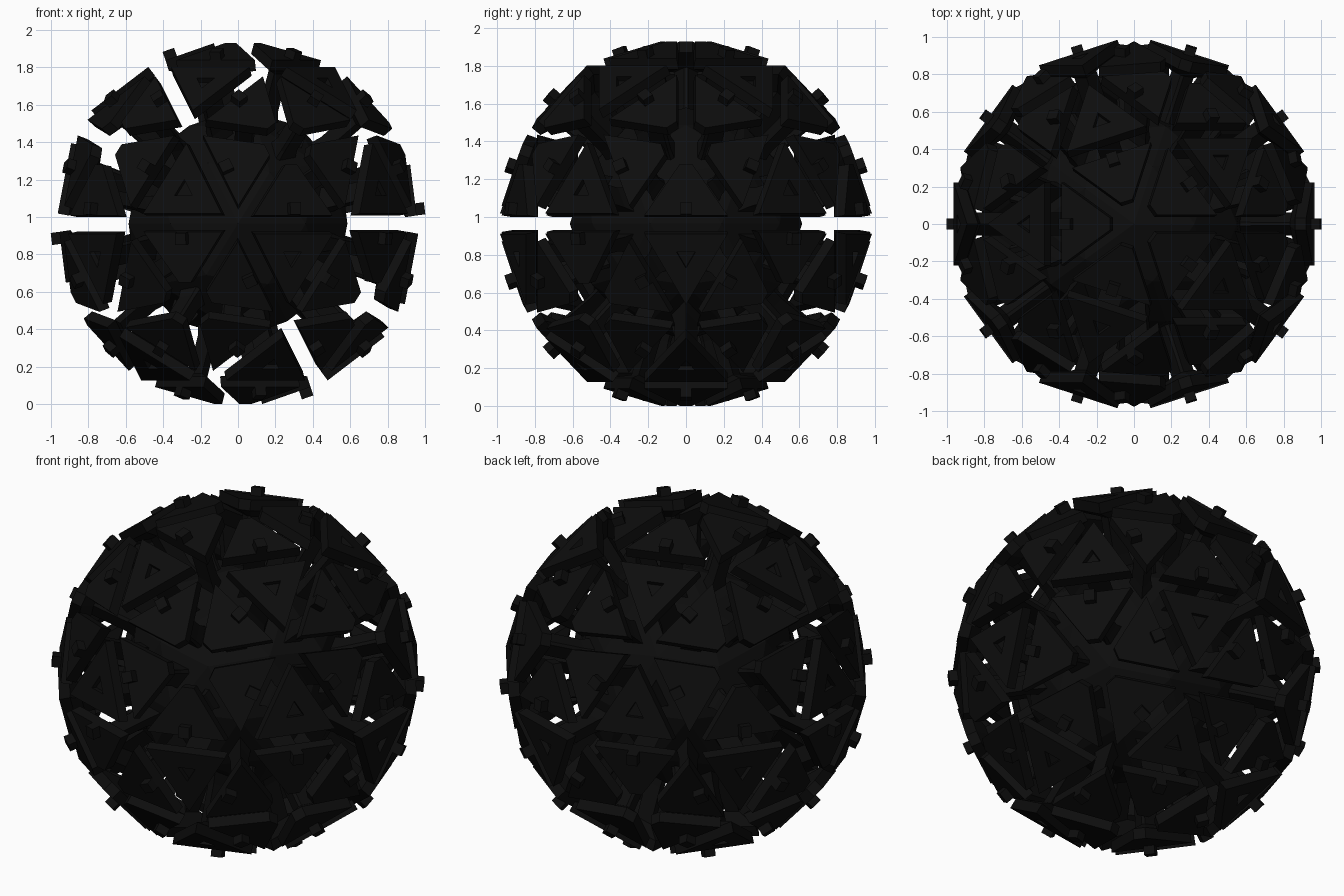
import bpy, bmesh
from mathutils import Vector

if "Cube" in bpy.data.objects:
    bpy.data.objects.remove(bpy.data.objects["Cube"])

CENTRE = Vector((0, 0, 0.965))
black = bpy.data.materials.new("black")
black.diffuse_color = (0.004, 0.004, 0.004, 1)
black.use_nodes = True
black.node_tree.nodes["Principled BSDF"].inputs["Base Color"].default_value = black.diffuse_color


def finish(name, bm):
    bmesh.ops.recalc_face_normals(bm, faces=bm.faces)
    me = bpy.data.meshes.new(name)
    bm.to_mesh(me)
    bm.free()
    me.materials.append(black)
    ob = bpy.data.objects.new(name, me)
    ob.location = CENTRE
    bpy.context.collection.objects.link(ob)
    return ob


def loft(bm, c, pts, normal, profile):
    """Stack of scaled outlines above one sphere face: (distance from centre, size)."""
    d = c.dot(normal)
    rings = [[bm.verts.new(c * (h / d) + (p - c) * s) for p in pts] for h, s in profile]
    n = len(pts)
    for a, b in zip(rings, rings[1:]):
        for i in range(n):
            j = (i + 1) % n
            bm.faces.new((a[i], a[j], b[j], b[i]))
    bm.faces.new(rings[0][::-1])
    bm.faces.new(rings[-1])


def box(bm, origin, ax, ay, az):
    v = [bm.verts.new(origin + ax * x + ay * y + az * z)
         for x in (-1, 1) for y in (0, 1) for z in (0, 1)]
    for f in ((0, 1, 3, 2), (4, 6, 7, 5), (0, 4, 5, 1), (2, 3, 7, 6), (0, 2, 6, 4), (1, 5, 7, 3)):
        bm.faces.new([v[i] for i in f])


# inner core ball
bm = bmesh.new()
bmesh.ops.create_icosphere(bm, subdivisions=2, radius=0.615)
finish("core", bm)

# 80-face guide that places every panel
guide = bmesh.new()
bmesh.ops.create_icosphere(guide, subdivisions=2, radius=1)
guide.normal_update()

inner, outer, studs = bmesh.new(), bmesh.new(), bmesh.new()
SIZE = 0.715
CUT = 0.15
STEM = [(0.53, 0.28), (0.64, 0.2), (0.85, 0.2)]
for f in guide.faces:
    corner = [v for v in f.verts if len(v.link_edges) == 5]
    c = f.calc_center_median()
    n = f.normal.copy()
    if not corner:
        # centre panels: stem, flared plate, triangular recess
        top = 0.957
        loft(inner, c, [v.co.copy() for v in f.verts], n,
             STEM + [(top - 0.06, SIZE), (top, SIZE), (top, 0.16), (top - 0.03, 0.16)])
    else:
        # corner panels: stem, plate with clipped tip, stud on the opposite edge
        top = 0.953
        tip = corner[0].co
        a, b = [v.co for v in f.verts if v is not corner[0]]
        loft(outer, c, [a, b, tip.lerp(b, CUT), tip.lerp(a, CUT)], n,
             STEM + [(top - 0.06, SIZE), (top, SIZE)])
        mid = c * (top / c.dot(n)) + ((a + b) / 2 - c) * SIZE
        box(studs, mid - n * 0.03, (b - a).normalized() * 0.03,
            (tip - (a + b) / 2).normalized() * 0.065, n * 0.077)
guide.free()

finish("centre_panels", inner)
finish("corner_panels", outer)
finish("panel_studs", studs)
